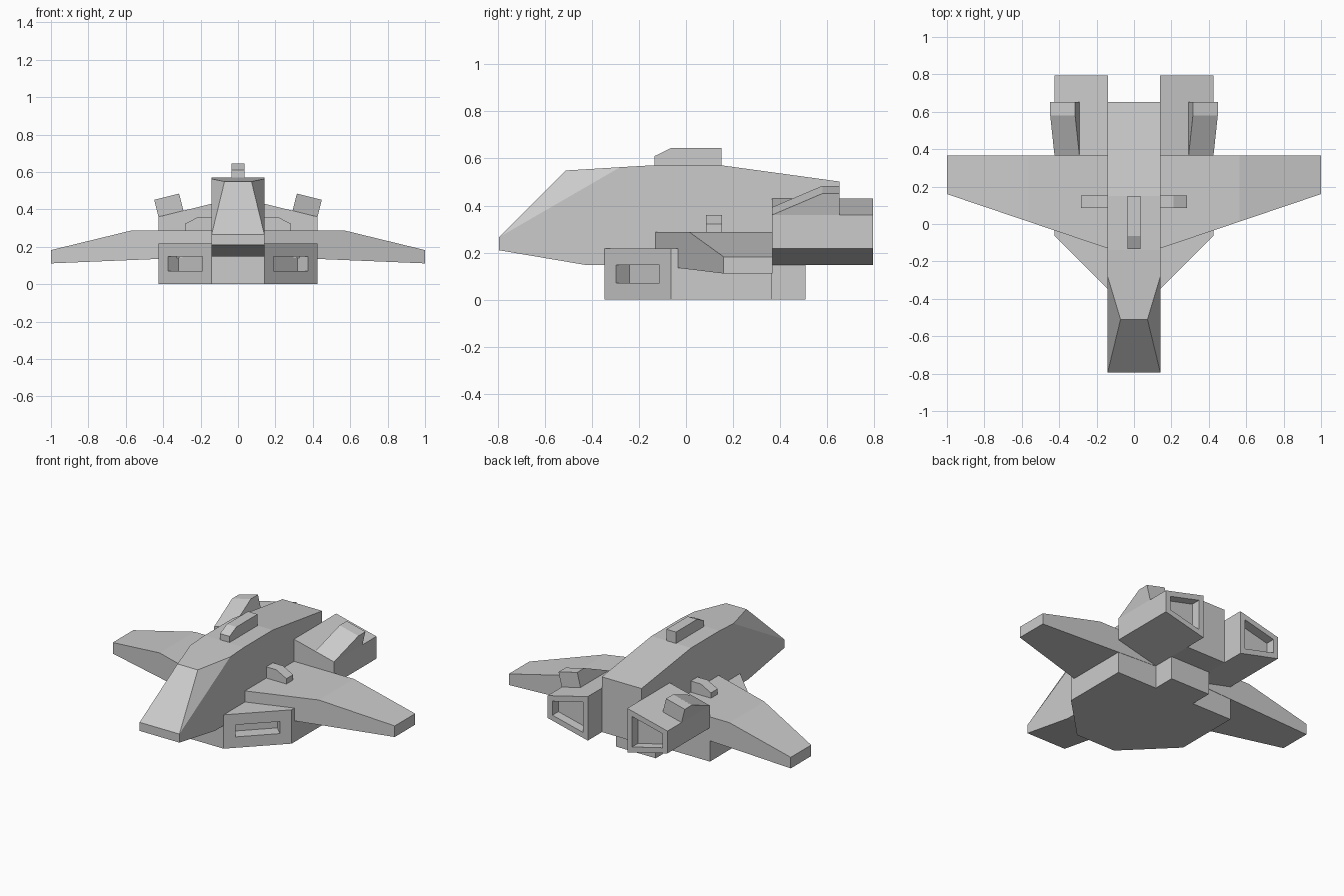
import bpy, bmesh
from math import radians

if "Cube" in bpy.data.objects:
    bpy.data.objects.remove(bpy.data.objects["Cube"])


def solid(name, pts, mirror=False, recess=None, inset=0.0, depth=0.0):
    """Flat-faced convex solid around pts; faces picked by recess(normal) get a pocket."""
    bm = bmesh.new()
    for p in pts:
        bm.verts.new(p)
    bmesh.ops.convex_hull(bm, input=bm.verts[:])
    bmesh.ops.dissolve_limit(bm, angle_limit=radians(0.5),
                             verts=bm.verts[:], edges=bm.edges[:])
    bmesh.ops.recalc_face_normals(bm, faces=bm.faces[:])
    if recess:
        bm.normal_update()
        faces = [f for f in bm.faces if recess(f.normal)]
        bmesh.ops.inset_individual(bm, faces=faces, thickness=inset, use_even_offset=True)
        bm.normal_update()
        for f in faces:
            n = f.normal.copy()
            new = bmesh.ops.extrude_discrete_faces(bm, faces=[f])["faces"][0]
            bmesh.ops.translate(bm, vec=-n * depth, verts=new.verts[:])
    me = bpy.data.meshes.new(name)
    bm.to_mesh(me)
    bm.free()
    ob = bpy.data.objects.new(name, me)
    bpy.context.collection.objects.link(ob)
    if mirror:
        ob.modifiers.new("mirror", 'MIRROR')
    return ob


def both(pts):
    return [(s * x, y, z) for s in (-1, 1) for x, y, z in pts]


# Fuselage: side profile with a half width at each point, canopy pinched in
W = 0.141
solid("fuselage", both([
    (W, -0.795, 0.21), (W, -0.795, 0.265), (0.072, -0.51, 0.549),
    (W, -0.28, 0.563), (W, -0.14, 0.571), (W, 0.15, 0.571),
    (W, 0.652, 0.502), (W, 0.652, 0.148), (W, -0.43, 0.148)]))

# Dorsal block with chamfered nose
solid("dorsal_block", both([
    (0.034, -0.134, 0.55), (0.034, -0.134, 0.61), (0.034, -0.064, 0.644),
    (0.034, 0.15, 0.644), (0.034, 0.15, 0.55)]))

# Lower hull with recessed intakes in the angled front faces
solid("lower_hull", both([
    (x, y, z) for z in (0, 0.217)
    for x, y in ((W, -0.347), (0.425, -0.063), (0.425, 0.365))]),
    recess=lambda n: abs(n.x) > 0.5 and n.y < -0.5, inset=0.07, depth=0.08)
solid("hull_tail", both([
    (W, y, z) for y in (0.3, 0.508) for z in (0, 0.149)]))

# Wings
solid("wing", [
    (x, y, z) for x, lead, lo, hi in
    ((0.13, -0.134, 0.147, 0.288), (0.565, 0.013, 0.147, 0.288), (1.0, 0.16, 0.111, 0.182))
    for y in (lead, 0.367) for z in (lo, hi)], mirror=True)

# Small guns on the wing roots
solid("wing_gun", [
    (x, y, z) for y in (0.085, 0.153)
    for x, z in ((0.13, 0.27), (0.13, 0.36), (0.212, 0.36), (0.284, 0.322), (0.284, 0.27))],
    mirror=True)

# Engine pods with recessed exhausts
solid("engine_pod", [
    (x, y, z) for y in (0.366, 0.795)
    for x, z in ((0.14, 0.148), (0.14, 0.43), (0.425, 0.36), (0.425, 0.217))],
    mirror=True, recess=lambda n: n.y > 0.9, inset=0.034, depth=0.06)

# Wedge fins standing square to the sloped pod tops
solid("pod_fin", [
    (x + t * 0.023, y, z + t * 0.091)
    for x, z in ((0.292, 0.393), (0.425, 0.36))
    for y, t in ((0.366, 0), (0.58, 1), (0.652, 1), (0.652, 0))], mirror=True)
